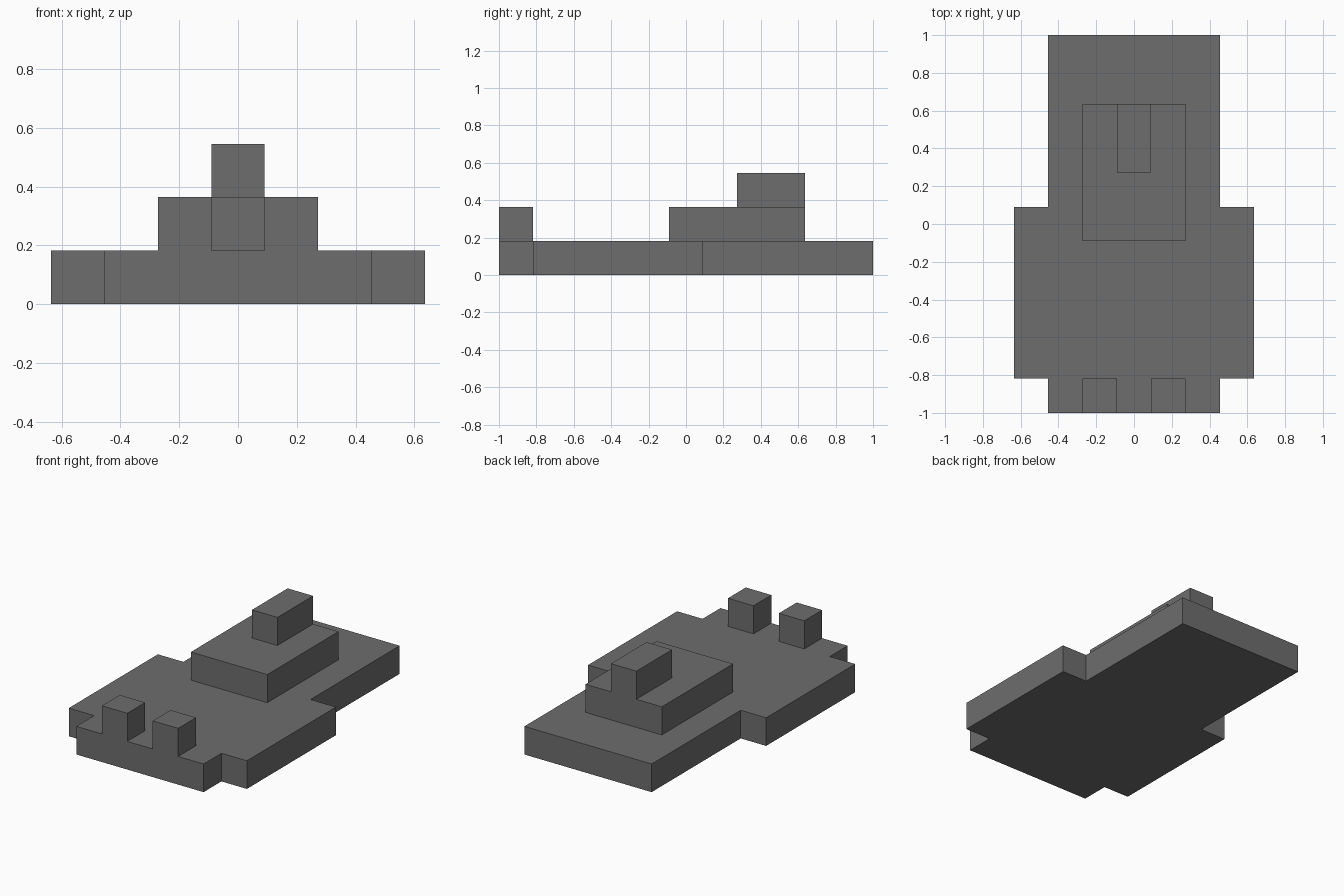
import bpy
import bmesh

cube = bpy.data.objects.get("Cube")
if cube:
    bpy.data.objects.remove(cube, do_unlink=True)

U = 2 / 11  # one grid module; the model is 11 modules long

grey = bpy.data.materials.new("dark grey")
grey.use_nodes = True
colour = (0.155, 0.155, 0.155, 1)
grey.diffuse_color = colour
grey.node_tree.nodes["Principled BSDF"].inputs["Base Color"].default_value = colour


def slab(name, outline, bottom, height=1):
    """Extrude an outline given in modules, with y counted from the front edge."""
    bm = bmesh.new()
    face = bm.faces.new([bm.verts.new((x * U, y * U - 1, bottom * U)) for x, y in outline])
    top = bmesh.ops.extrude_face_region(bm, geom=[face])["geom"]
    moved = [v for v in top if isinstance(v, bmesh.types.BMVert)]
    bmesh.ops.translate(bm, verts=moved, vec=(0, 0, height * U))
    bmesh.ops.recalc_face_normals(bm, faces=bm.faces)
    mesh = bpy.data.meshes.new(name)
    bm.to_mesh(mesh)
    bm.free()
    mesh.materials.append(grey)
    obj = bpy.data.objects.new(name, mesh)
    bpy.context.collection.objects.link(obj)
    return obj


def box(name, x0, x1, y0, y1, bottom):
    return slab(name, [(x0, y0), (x1, y0), (x1, y1), (x0, y1)], bottom)


# Stepped base plate, mirrored from its left-hand outline
left_side = [(2.5, 0), (2.5, 1), (3.5, 1), (3.5, 6), (2.5, 6), (2.5, 11)]
right_side = [(-x, y) for x, y in reversed(left_side)]
slab("base_plate", left_side + right_side, 0)

# Raised deck with a narrow block on its rear half
box("upper_deck", -1.5, 1.5, 5, 9, 1)
box("top_block", -0.5, 0.5, 7, 9, 2)

# Pair of posts on the front edge
for side, centre in (("right", -1), ("left", 1)):
    box(side + "_front_post", centre - 0.5, centre + 0.5, 0, 1, 1)
